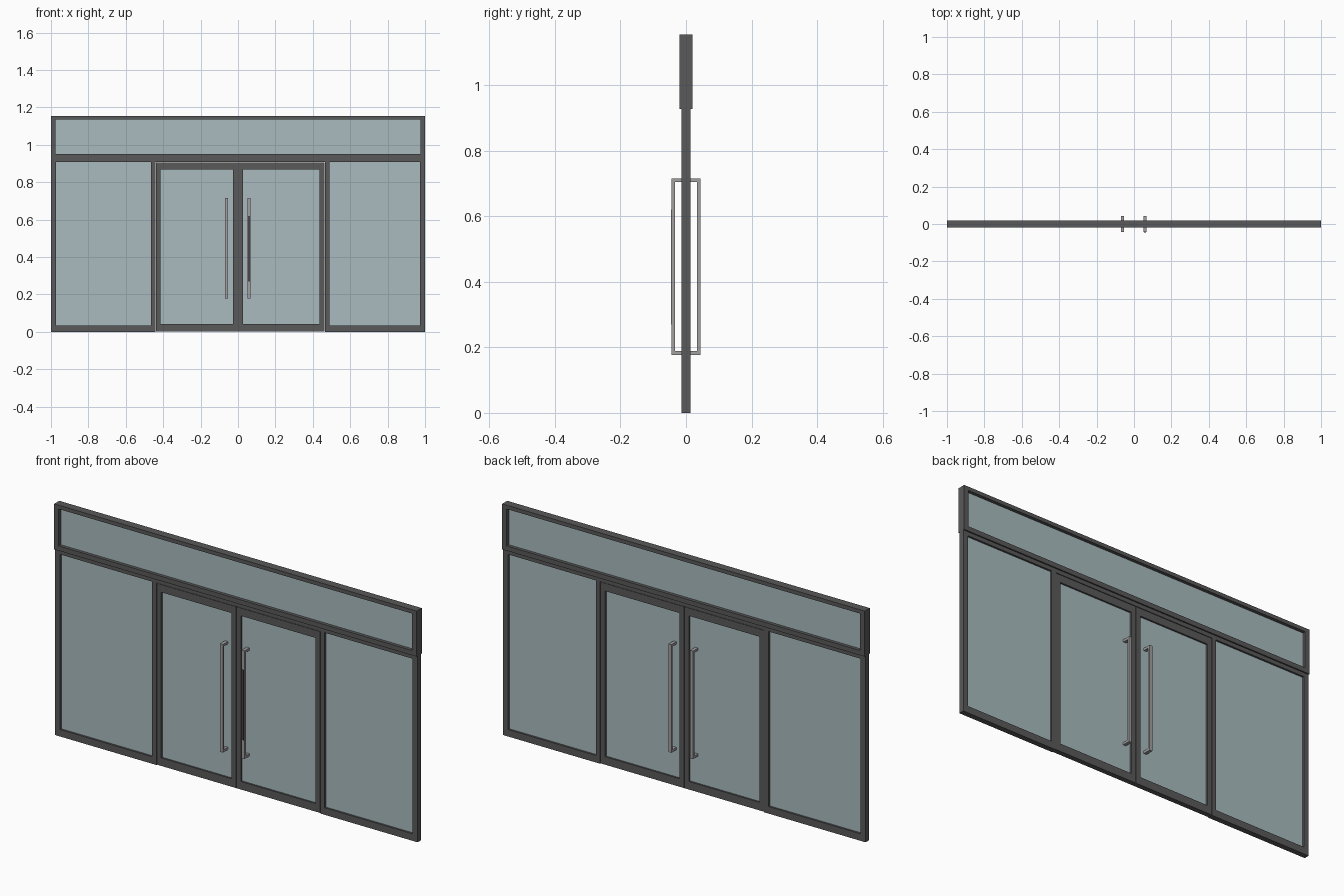
import bpy, bmesh

if "Cube" in bpy.data.objects:
    bpy.data.objects.remove(bpy.data.objects["Cube"])


def material(name, color):
    m = bpy.data.materials.new(name)
    m.diffuse_color = color
    m.use_nodes = True
    m.node_tree.nodes["Principled BSDF"].inputs["Base Color"].default_value = m.diffuse_color
    return m


DARK = material("dark_metal", (0.10, 0.10, 0.10, 1))
GLASS = material("tinted_glass", (0.40, 0.50, 0.52, 1))
STEEL = material("steel", (0.36, 0.35, 0.35, 1))
LABEL = material("label_strip", (0.08, 0.05, 0.07, 1))


def finish(name, bm, mat):
    bmesh.ops.recalc_face_normals(bm, faces=bm.faces)
    me = bpy.data.meshes.new(name)
    bm.to_mesh(me)
    bm.free()
    me.materials.append(mat)
    ob = bpy.data.objects.new(name, me)
    bpy.context.collection.objects.link(ob)
    return ob


def add_box(bm, x, y, z):
    """Box from (min, max) ranges."""
    vs = bmesh.ops.create_cube(bm, size=1)["verts"]
    for v in vs:
        v.co = [(r[0] + r[1]) / 2 + c * (r[1] - r[0]) for c, r in zip(v.co, (x, y, z))]


def box(name, x, y, z, mat):
    bm = bmesh.new()
    add_box(bm, x, y, z)
    return finish(name, bm, mat)


def glazed_frame(name, outer, inner, depth):
    """Mitred rectangular frame (x0, x1, z0, z1) with a recessed pane."""
    bm = bmesh.new()

    def loop(r, y):
        x0, x1, z0, z1 = r
        return [bm.verts.new((x, y, z)) for x, z in ((x0, z0), (x1, z0), (x1, z1), (x0, z1))]

    rings = [loop(outer, -depth), loop(outer, depth), loop(inner, depth), loop(inner, -depth)]
    for k in range(4):
        a, b = rings[k], rings[(k + 1) % 4]
        for i in range(4):
            j = (i + 1) % 4
            bm.faces.new((a[i], a[j], b[j], b[i]))
    finish(name + "_frame", bm, DARK)
    e = 0.002  # pane edge sits inside the frame
    box(name + "_glass", (inner[0] - e, inner[1] + e), (-0.004, 0.004),
        (inner[2] - e, inner[3] + e), GLASS)


# Upper transom light, deeper than the wall below
glazed_frame("transom", (-1, 1, 0.928, 1.155), (-0.975, 0.975, 0.952, 1.136), 0.02)

# Fixed side lights
glazed_frame("left_sidelight", (-1, -0.44, 0, 0.928), (-0.972, -0.465, 0.035, 0.908), 0.0135)
glazed_frame("right_sidelight", (0.464, 1, 0, 0.928), (0.488, 0.972, 0.035, 0.908), 0.0135)

# Header above the doors
box("door_header", (-0.44, 0.464), (-0.0135, 0.0135), (0.908, 0.928), DARK)

# Door leaves
glazed_frame("left_door", (-0.438, -0.001, 0.002, 0.906), (-0.415, -0.026, 0.042, 0.868), 0.0125)
glazed_frame("right_door", (0.001, 0.462, 0.002, 0.906), (0.026, 0.437, 0.042, 0.868), 0.0125)

# Pull handles on both faces: a bar and two standoffs each
for side, cx in (("left", -0.061), ("right", 0.058)):
    for face, s in (("front", -1), ("back", 1)):
        bm = bmesh.new()
        x = (cx - 0.008, cx + 0.008)
        add_box(bm, x, sorted((s * 0.033, s * 0.044)), (0.177, 0.716))
        for z in (0.177, 0.704):
            add_box(bm, x, sorted((s * 0.003, s * 0.033)), (z, z + 0.012))
        finish(f"{side}_{face}_handle", bm, STEEL)

# Thin strip on the front of the right handle
box("handle_strip", (0.053, 0.063), (-0.0455, -0.044), (0.27, 0.62), LABEL)
